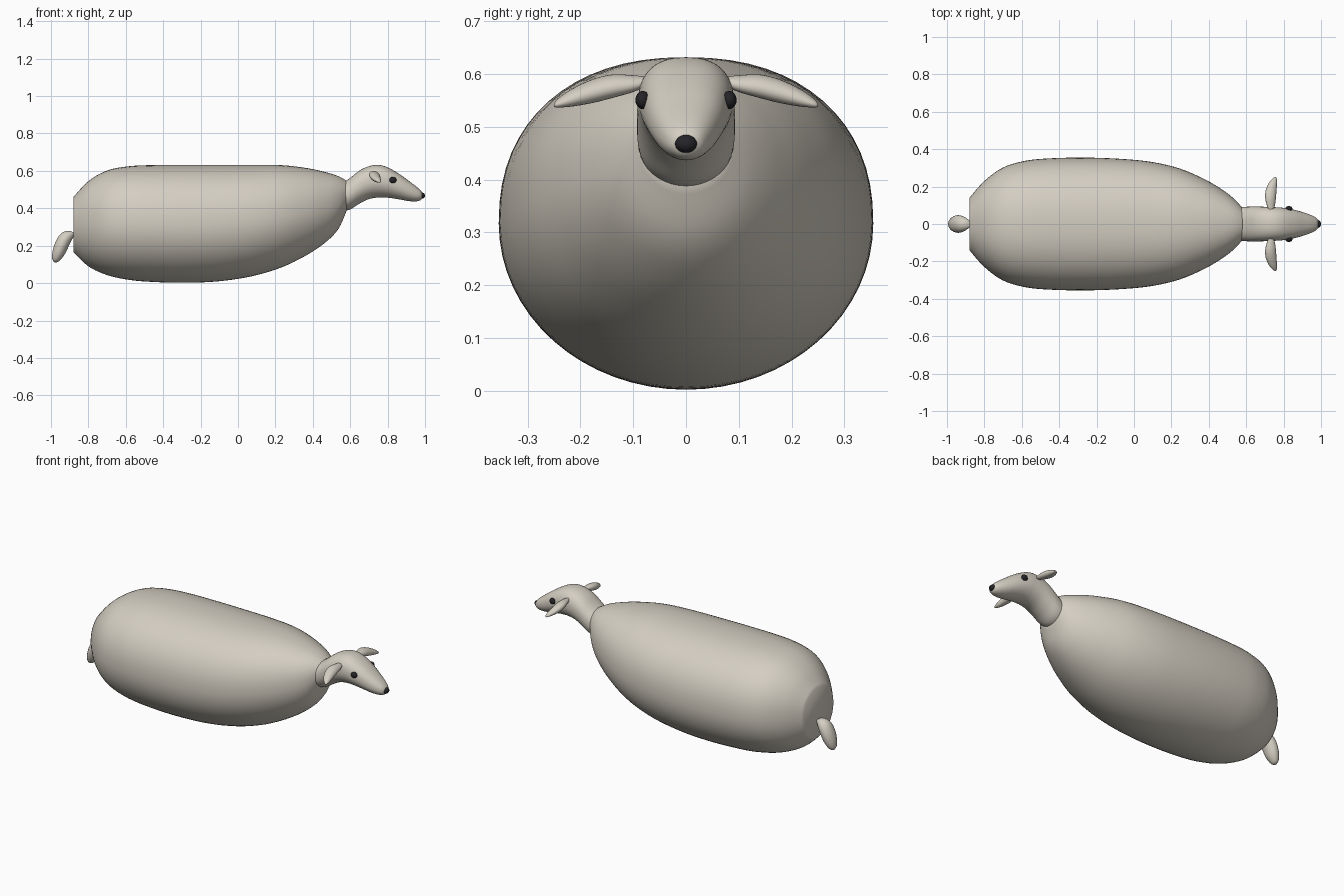
import bpy, bmesh, math
from mathutils import Vector

if "Cube" in bpy.data.objects:
    bpy.data.objects.remove(bpy.data.objects["Cube"])


def material(name, rgb):
    m = bpy.data.materials.new(name)
    m.diffuse_color = (*rgb, 1)
    m.use_nodes = True
    m.node_tree.nodes["Principled BSDF"].inputs["Base Color"].default_value = m.diffuse_color
    return m


CREAM = material("cream wool", (0.66, 0.62, 0.54))
BLACK = material("black", (0.018, 0.018, 0.022))


def smooth_rows(rows, steps):
    """Catmull-Rom interpolation of rows of numbers."""
    out = []
    for i in range(len(rows) - 1):
        a, b, c, d = rows[max(i - 1, 0)], rows[i], rows[i + 1], rows[min(i + 2, len(rows) - 1)]
        for s in range(steps):
            t = s / steps
            out.append([0.5 * (2 * q + (r - p) * t + (2 * p - 5 * q + 4 * r - w) * t * t
                               + (3 * q - p - 3 * r + w) * t ** 3)
                        for p, q, r, w in zip(a, b, c, d)])
    out.append(list(rows[-1]))
    return out


def finish(name, bm, mat, angle=60):
    bmesh.ops.recalc_face_normals(bm, faces=bm.faces)
    me = bpy.data.meshes.new(name)
    bm.to_mesh(me)
    bm.free()
    ob = bpy.data.objects.new(name, me)
    bpy.context.collection.objects.link(ob)
    me.materials.append(mat)
    bpy.ops.object.select_all(action='DESELECT')
    ob.select_set(True)
    bpy.context.view_layer.objects.active = ob
    bpy.ops.object.shade_smooth_by_angle(angle=math.radians(angle))
    return ob


def loft(name, sections, mat, power=2.0, n=48):
    """Skin superellipse sections, each (centre, side half axis, up half axis)."""
    bm = bmesh.new()
    rings = []
    for c, u, v in sections:
        ring = []
        for k in range(n):
            a = 2 * math.pi * k / n
            cs, sn = math.cos(a), math.sin(a)
            p = power if sn > 0 else 2.0
            x = math.copysign(abs(cs) ** (2 / p), cs)
            y = math.copysign(abs(sn) ** (2 / p), sn)
            ring.append(bm.verts.new(c + u * x + v * y))
        rings.append(ring)
    for r, s in zip(rings, rings[1:]):
        for k in range(n):
            bm.faces.new((r[k], r[(k + 1) % n], s[(k + 1) % n], s[k]))
    bm.faces.new(rings[0])
    bm.faces.new(rings[-1])
    return finish(name, bm, mat)


def profile_sections(rows, steps=5):
    """Rows of x, top z, bottom z, half width."""
    return [(Vector((x, 0, (t + b) / 2)), Vector((0, w, 0)), Vector((0, 0, (t - b) / 2)))
            for x, t, b, w in smooth_rows(rows, steps)]


def ball(name, centre, radii, mat):
    bm = bmesh.new()
    bmesh.ops.create_uvsphere(bm, u_segments=24, v_segments=14, radius=1)
    for v in bm.verts:
        v.co = Vector(centre) + Vector(a * r for a, r in zip(v.co, radii))
    return finish(name, bm, mat)


# Woolly body
loft("body", profile_sections([
    (-0.88, 0.46, 0.165, 0.14), (-0.80, 0.545, 0.09, 0.23), (-0.70, 0.602, 0.043, 0.302),
    (-0.58, 0.625, 0.017, 0.338), (-0.45, 0.631, 0.006, 0.351), (-0.28, 0.632, 0.002, 0.355),
    (-0.10, 0.632, 0.010, 0.350), (0.08, 0.632, 0.038, 0.334), (0.24, 0.630, 0.087, 0.298),
    (0.38, 0.613, 0.157, 0.238), (0.48, 0.590, 0.228, 0.178), (0.54, 0.570, 0.295, 0.13),
    (0.58, 0.548, 0.385, 0.085)]), CREAM, 2.25, 64)

# Neck and head
loft("head", profile_sections([
    (0.56, 0.535, 0.385, 0.088), (0.60, 0.563, 0.394, 0.092), (0.65, 0.602, 0.425, 0.093),
    (0.70, 0.625, 0.449, 0.092), (0.75, 0.632, 0.458, 0.090), (0.80, 0.619, 0.457, 0.086),
    (0.86, 0.585, 0.448, 0.075), (0.91, 0.549, 0.439, 0.061), (0.95, 0.519, 0.437, 0.046),
    (0.975, 0.497, 0.443, 0.032), (0.987, 0.480, 0.456, 0.016)]), CREAM, 2.4, 40)

# Ears, eyes on both sides
for side, label in ((1, "left"), (-1, "right")):
    ear = [(0.733, 0.075, 0.586, 0.012, 0.008), (0.732, 0.10, 0.582, 0.021, 0.014),
           (0.730, 0.14, 0.577, 0.028, 0.020), (0.733, 0.18, 0.567, 0.028, 0.020),
           (0.743, 0.22, 0.554, 0.021, 0.014), (0.752, 0.243, 0.545, 0.011, 0.007),
           (0.755, 0.25, 0.541, 0.003, 0.003)]
    loft(label + "_ear", [(Vector((x, y * side, z)), Vector((w, 0, -0.35 * w)),
                           Vector((0.35 * h, 0, h)))
                          for x, y, z, w, h in smooth_rows(ear, 4)], CREAM, 2.0, 24)
    ball(label + "_eye", (0.828, 0.082 * side, 0.551), (0.019, 0.014, 0.017), BLACK)

# Nose
ball("nose", (0.982, 0, 0.468), (0.018, 0.021, 0.017), BLACK)

# Hanging tail
tail = smooth_rows([
    (-0.882, 0.272, 0.014, 0.014), (-0.898, 0.267, 0.027, 0.026), (-0.920, 0.245, 0.042, 0.035),
    (-0.942, 0.205, 0.047, 0.037), (-0.961, 0.160, 0.040, 0.033),
    (-0.976, 0.125, 0.024, 0.020), (-0.981, 0.112, 0.006, 0.005)], 4)
across = Vector((0.9, 0, -0.42))
loft("tail", [(Vector((x, 0, z)), Vector((0, w, 0)), across * h) for x, z, w, h in tail],
     CREAM, 2.0, 24)
